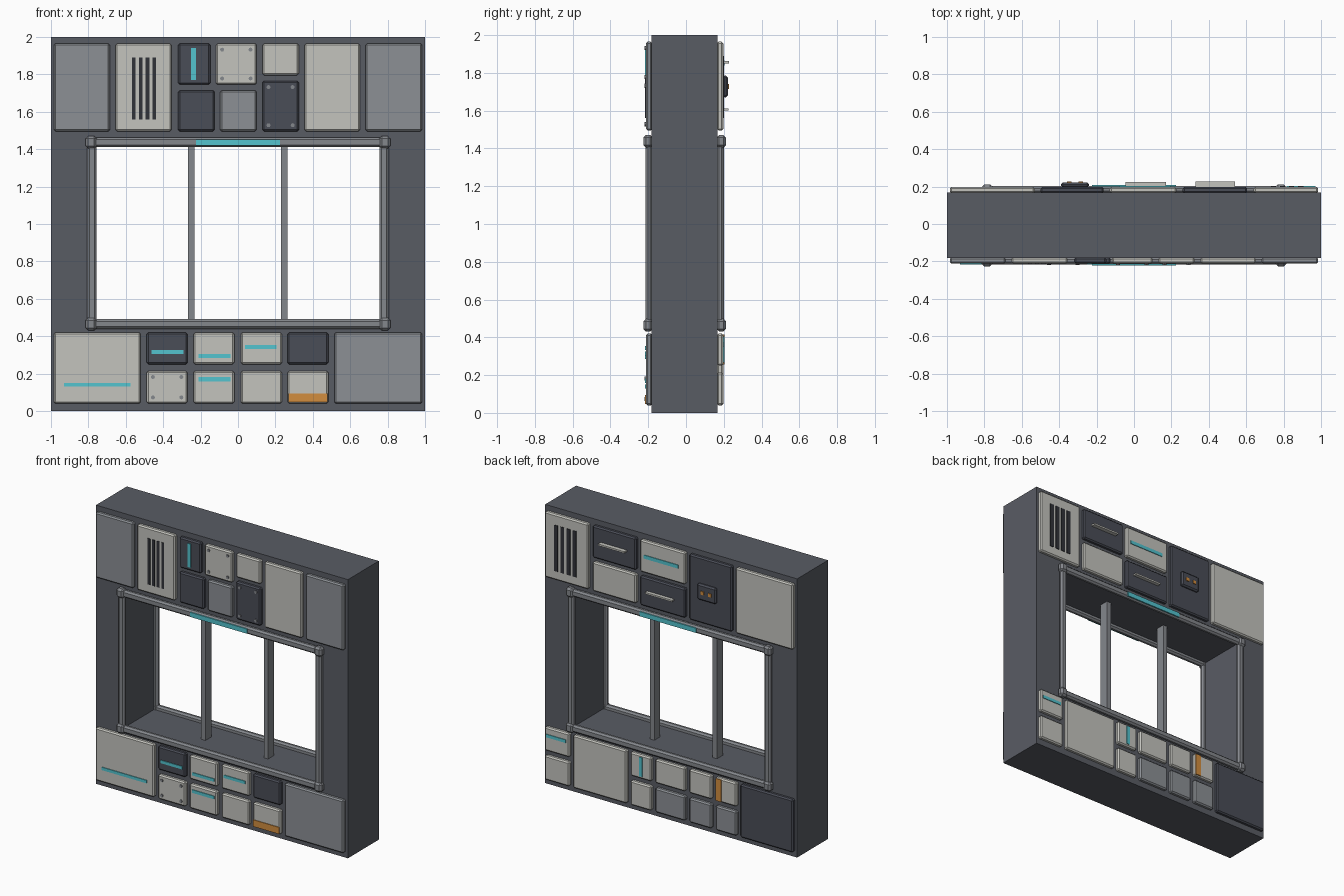
import bpy, bmesh

if "Cube" in bpy.data.objects:
    bpy.data.objects.remove(bpy.data.objects["Cube"])


def material(name, rgb):
    m = bpy.data.materials.new(name)
    lin = [((c / 255 + 0.055) / 1.055) ** 2.4 for c in rgb]
    m.diffuse_color = (*lin, 1)
    m.use_nodes = True
    m.node_tree.nodes["Principled BSDF"].inputs["Base Color"].default_value = m.diffuse_color
    return m


HULL = material("hull grey", (89, 92, 100))
LIGHT = material("light panel", (196, 196, 190))
GREY = material("mid grey panel", (140, 144, 149))
DARK = material("dark panel", (74, 77, 87))
FRAME = material("frame grey", (132, 135, 140))
CYAN = material("cyan light", (84, 196, 207))
ORANGE = material("orange marking", (210, 141, 62))
SLOT = material("slot black", (48, 50, 56))

Y_FACE = {-1: -0.182, 1: 0.168}   # wall faces, front and back


def add(name, bm, mat):
    bmesh.ops.recalc_face_normals(bm, faces=bm.faces)
    me = bpy.data.meshes.new(name)
    bm.to_mesh(me)
    bm.free()
    me.materials.append(mat)
    ob = bpy.data.objects.new(name, me)
    bpy.context.collection.objects.link(ob)
    return ob


def box(name, lo, hi, mat, bevel=0.0, segments=1):
    bm = bmesh.new()
    bmesh.ops.create_cube(bm, size=1)
    for v in bm.verts:
        v.co = [(a + b) / 2 + c * (b - a) for a, b, c in zip(lo, hi, v.co)]
    ob = add(name, bm, mat)
    if bevel:
        mod = ob.modifiers.new("Bevel", "BEVEL")
        mod.width = bevel
        mod.segments = segments
    return ob


def plate(name, side, u0, u1, z0, z1, d0, d1, mat, bevel=0.0):
    """Box on a wall face; u runs left to right as seen from that side."""
    xs = sorted((-side * u0, -side * u1))
    ys = sorted((Y_FACE[side] + side * d0, Y_FACE[side] + side * d1))
    return box(name, (xs[0], ys[0], z0), (xs[1], ys[1], z1), mat, bevel)


T = 0.03   # panel thickness


def panel(side, u0, u1, z0, z1, mat):
    plate("wall_panel", side, u0, u1, z0, z1, -0.004, T, mat, 0.009)


def strip(side, u0, u1, z0, z1, mat=CYAN):
    plate("marking_strip", side, u0, u1, z0, z1, T - 0.002, T + 0.005, mat)


def bolts(side, u0, u1, z0, z1, inset=0.033):
    for u in (u0 + inset, u1 - inset):
        for z in (z0 + inset, z1 - inset):
            bm = bmesh.new()
            bmesh.ops.create_cone(bm, cap_ends=True, segments=8, radius1=0.011,
                                  radius2=0.011, depth=0.01)
            for v in bm.verts:
                x, y, h = v.co
                v.co = (-side * u + x, Y_FACE[side] + side * (T + 0.002 + h), z + y)
            add("bolt", bm, FRAME)


def vents(side, start, step, width=0.02):
    for i in range(4):
        u = start + i * step
        plate("vent_slot", side, u, u + width, 1.56, 1.89, T - 0.002, T + 0.004, SLOT)


# Wall body with a rectangular opening
bm = bmesh.new()
rings = []
for y in (Y_FACE[-1], Y_FACE[1]):
    for w, z0, z1 in ((1, 0, 2), (0.78, 0.46, 1.44)):
        rings.append([bm.verts.new(p) for p in
                      ((-w, y, z0), (w, y, z0), (w, y, z1), (-w, y, z1))])
for a, b in ((0, 1), (2, 3), (0, 2), (1, 3)):
    for i in range(4):
        j = (i + 1) % 4
        bm.faces.new((rings[a][i], rings[a][j], rings[b][j], rings[b][i]))
add("wall_body", bm, HULL)

# Window frames, corner blocks and light bars on both sides
for s in (-1, 1):
    for z in (0.465, 1.437):
        plate("frame_rail", s, -0.80, 0.80, z - 0.026, z + 0.026, -0.004, 0.034, FRAME, 0.012)
        for u in (-0.785, 0.785):
            plate("frame_corner", s, u - 0.03, u + 0.03, z - 0.034, z + 0.034,
                  -0.006, 0.044, FRAME, 0.014)
    for u in (-0.781, 0.781):
        plate("frame_post", s, u - 0.025, u + 0.025, 0.47, 1.43, -0.004, 0.032, FRAME, 0.012)
    plate("frame_light", s, -0.225, 0.225, 1.42, 1.453, 0.03, 0.04, CYAN)

# Mullions in the middle of the opening
for x in (-0.25, 0.247):
    box("mullion", (x - 0.017, -0.036, 0.455), (x + 0.017, 0.03, 1.445), FRAME)

# Front panels
F = -1
TOP, LOW = (1.495, 1.965), (0.04, 0.42)
UP, DN = (0.25, 0.42), (0.04, 0.215)
for u0, u1, z, m in (
        (-0.985, -0.685, TOP, GREY), (-0.655, -0.355, TOP, LIGHT),
        (-0.32, -0.148, (1.745, 1.965), DARK), (-0.32, -0.125, (1.495, 1.715), DARK),
        (-0.118, 0.1, (1.745, 1.965), LIGHT), (-0.095, 0.1, (1.495, 1.715), GREY),
        (0.13, 0.325, (1.795, 1.965), LIGHT), (0.13, 0.325, (1.495, 1.765), DARK),
        (0.355, 0.652, TOP, LIGHT), (0.682, 0.985, TOP, GREY),
        (-0.985, -0.52, LOW, LIGHT), (0.515, 0.985, LOW, GREY),
        (-0.488, -0.27, UP, DARK), (-0.488, -0.27, DN, LIGHT),
        (-0.238, -0.02, UP, LIGHT), (-0.238, -0.02, DN, LIGHT),
        (0.015, 0.235, UP, LIGHT), (0.015, 0.235, DN, LIGHT),
        (0.265, 0.483, UP, DARK), (0.265, 0.483, DN, LIGHT)):
    panel(F, u0, u1, *z, m)
vents(F, -0.567, 0.0365)
bolts(F, -0.118, 0.1, 1.745, 1.965)
bolts(F, 0.13, 0.325, 1.495, 1.765)
bolts(F, -0.488, -0.27, 0.04, 0.215)
strip(F, -0.25, -0.225, 1.77, 1.94)
strip(F, -0.93, -0.575, 0.13, 0.151)
strip(F, -0.462, -0.292, 0.305, 0.326)
strip(F, -0.212, -0.04, 0.284, 0.305)
strip(F, -0.212, -0.04, 0.159, 0.181)
strip(F, 0.037, 0.207, 0.333, 0.354)
strip(F, 0.27, 0.478, 0.047, 0.095, ORANGE)

# Back panels
B = 1
UP_T, DN_T = (1.735, 1.965), (1.495, 1.705)
for u0, u1, z, m in (
        (-0.985, -0.64, TOP, LIGHT),
        (-0.605, -0.26, UP_T, DARK), (-0.605, -0.26, DN_T, LIGHT),
        (-0.228, 0.13, UP_T, LIGHT), (-0.228, 0.13, DN_T, DARK),
        (0.162, 0.5, TOP, DARK), (0.53, 0.985, TOP, LIGHT),
        (-0.985, -0.79, UP, LIGHT), (-0.985, -0.79, DN, LIGHT),
        (-0.76, -0.335, LOW, LIGHT),
        (-0.305, -0.14, UP, LIGHT), (-0.305, -0.14, DN, LIGHT),
        (-0.108, 0.13, UP, LIGHT), (-0.108, 0.13, DN, GREY),
        (0.162, 0.338, UP, LIGHT), (0.162, 0.338, DN, GREY),
        (0.37, 0.537, UP, LIGHT), (0.37, 0.537, DN, GREY),
        (0.567, 0.985, LOW, DARK)):
    panel(B, u0, u1, *z, m)
vents(B, -0.905, 0.0485, 0.028)
strip(B, -0.195, 0.08, 1.84, 1.865)
strip(B, -0.97, -0.815, 0.35, 0.372)
strip(B, -0.232, -0.206, 0.268, 0.405)
strip(B, 0.376, 0.42, 0.256, 0.414, ORANGE)

# Thin handles on the dark back panels
plate("handle", B, -0.54, -0.33, 1.85, 1.862, T - 0.002, 0.06, LIGHT)
plate("handle", B, -0.17, 0.045, 1.6, 1.612, T - 0.002, 0.056, LIGHT)

# Control box with two indicator buttons
plate("control_box", B, 0.24, 0.39, 1.67, 1.785, T - 0.004, 0.054, DARK, 0.01)
for u, m in ((0.285, ORANGE), (0.345, ORANGE)):
    plate("button", B, u - 0.012, u + 0.012, 1.716, 1.74, 0.052, 0.06, m)
